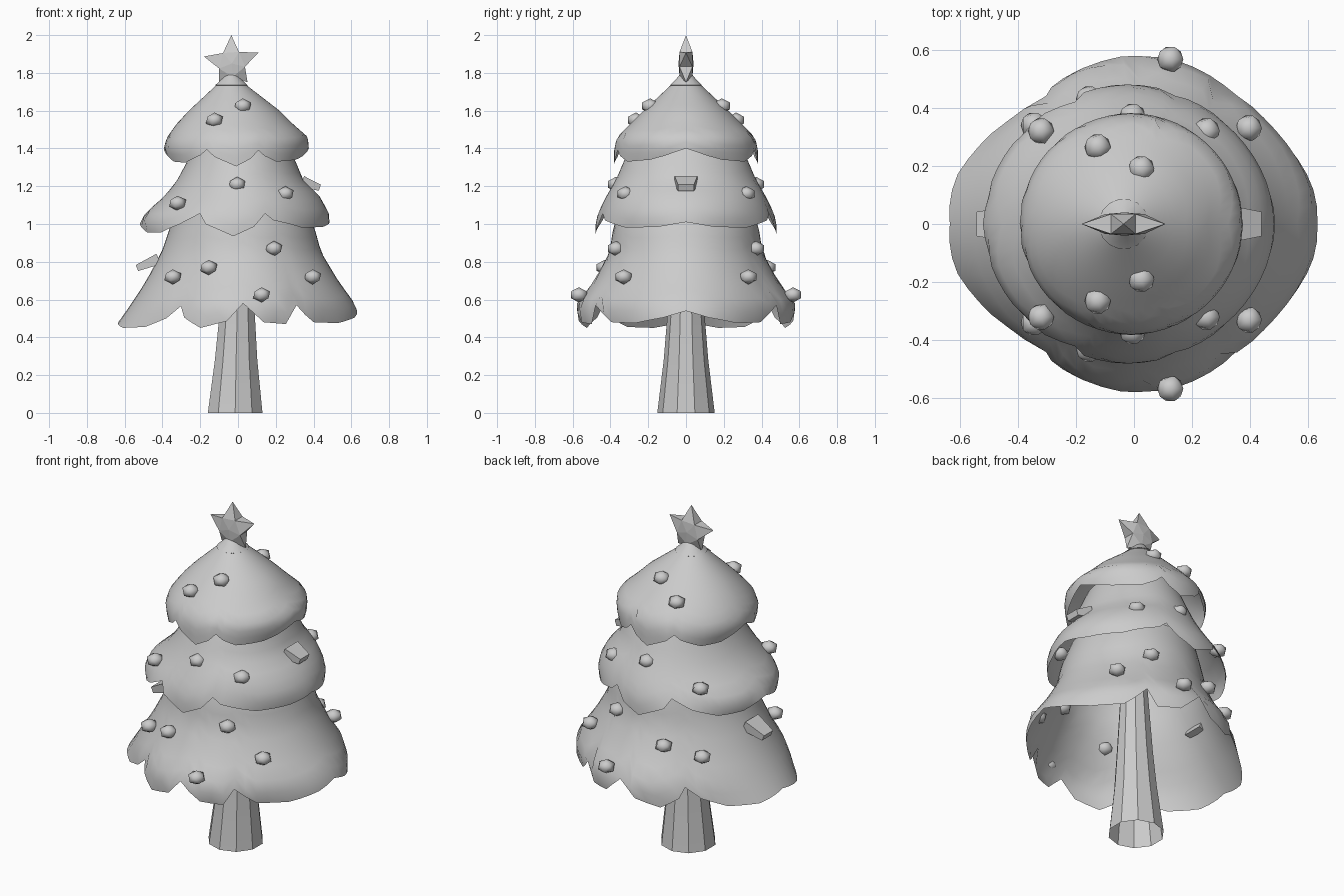
import bpy, bmesh, math
from mathutils import Vector, Matrix

if "Cube" in bpy.data.objects:
    bpy.data.objects.remove(bpy.data.objects["Cube"])


def finish(name, bm, angle=None):
    bmesh.ops.recalc_face_normals(bm, faces=bm.faces)
    me = bpy.data.meshes.new(name)
    bm.to_mesh(me)
    bm.free()
    ob = bpy.data.objects.new(name, me)
    bpy.context.collection.objects.link(ob)
    if angle:
        bpy.ops.object.select_all(action='DESELECT')
        ob.select_set(True)
        bpy.context.view_layer.objects.active = ob
        bpy.ops.object.shade_smooth_by_angle(angle=math.radians(angle))
    return ob


def lookup(table, key):
    """Linear interpolation in rows sorted by ascending first value."""
    if key <= table[0][0]:
        return table[0][1:]
    for a, b in zip(table, table[1:]):
        if key <= b[0]:
            t = (key - a[0]) / (b[0] - a[0])
            return [p + (q - p) * t for p, q in zip(a[1:], b[1:])]
    return table[-1][1:]


def bridge(bm, rings):
    n = len(rings[0])
    for a, b in zip(rings, rings[1:]):
        for i in range(n):
            j = (i + 1) % n
            bm.faces.new((a[i], a[j], b[j], b[i]))


def skirt(name, profile, hem, dent, segs=60, rows=10):
    """Open bough shell: profile rows (z, right x, left x, y), hem rows (angle, z)."""
    profile = sorted(profile)
    top = profile[-1][0]
    bm = bmesh.new()
    rings = []
    for k in range(rows + 1):
        t = k / rows
        ring = []
        for i in range(segs):
            deg = i * 360 / segs
            a = math.radians(deg)
            low = lookup(hem, min(deg, 360 - deg))[0]
            z = top + (low - top) * t
            xr, xl, ry = lookup(profile, z)
            s = 1 - dent * t * t * math.sin(2 * a) ** 2
            x = (xr - xl) / 2 + (xr + xl) / 2 * math.cos(a) * s
            ring.append(bm.verts.new((x, ry * math.sin(a) * s, z)))
        rings.append(ring)
    bridge(bm, rings)
    return finish(name, bm, 50)


def lathe(name, rows, sides, angle):
    """Round part from rows (z, centre x, radius)."""
    bm = bmesh.new()
    bridge(bm, [[bm.verts.new((cx + r * math.cos(2 * math.pi * (i + .5) / sides),
                               r * math.sin(2 * math.pi * (i + .5) / sides), z))
                 for i in range(sides)] for z, cx, r in rows])
    return finish(name, bm, angle)


# Trunk, open at the bottom
lathe("trunk", [(0, -.015, .152), (.28, -.01, .118), (.5, -.005, .1), (.95, 0, .07)], 10, 25)

# Three tiers of boughs with scalloped hems
skirt("lower_boughs",
      [(1.12, .35, .33, .34), (.98, .405, .36, .385), (.85, .44, .405, .405),
       (.7, .53, .485, .485), (.57, .625, .57, .585), (.45, .65, .655, .567)],
      [(0, .54), (12, .505), (30, .475), (48, .48), (54, .52), (60, .57), (66, .47),
       (78, .48), (90, .58), (96, .485), (108, .45), (120, .505), (126, .565),
       (132, .5), (144, .455), (162, .45), (180, .48)], .075)
skirt("middle_boughs",
      [(1.46, .25, .22, .27), (1.33, .305, .27, .33), (1.235, .345, .32, .37),
       (1.15, .43, .385, .42), (1.06, .48, .49, .465), (1.0, .485, .52, .48),
       (.93, .45, .5, .48)],
      [(0, 1.01), (18, .985), (42, .98), (66, 1.02), (72, 1.055), (78, .985), (90, .935),
       (108, 1.0), (114, 1.055), (126, 1.0), (144, .955), (162, .955), (180, 1.0)], .02)
skirt("upper_boughs",
      [(1.735, .045, .115, .08), (1.6, .22, .26, .225), (1.53, .29, .325, .295),
       (1.46, .37, .375, .365), (1.4, .375, .395, .38), (1.3, .34, .36, .382)],
      [(0, 1.4), (18, 1.36), (30, 1.34), (54, 1.33), (66, 1.36), (72, 1.39), (78, 1.345),
       (90, 1.305), (108, 1.355), (114, 1.395), (120, 1.365), (138, 1.325),
       (156, 1.33), (168, 1.36), (180, 1.395)], 0)

# Cone cap under the star
lathe("star_base", [(1.728, -.035, .075), (1.735, -.035, .087), (1.765, -.035, .055),
                    (1.83, -.035, .002)], 16, 40)

# Faceted star: single outer tips, paired inner corners, raised centre
bm = bmesh.new()
centre = Vector((-.033, 0, 1.85))
tips, inner = [], {-1: [], 1: []}
for i in range(5):
    a = math.radians(94 + 72 * i)
    r = .13 if i in (2, 3) else .152
    tips.append(bm.verts.new(centre + r * Vector((math.cos(a), 0, math.sin(a)))))
    a += math.radians(36)
    for s in (-1, 1):
        inner[s].append(bm.verts.new(
            centre + Vector((.072 * math.cos(a), s * .034, .072 * math.sin(a)))))
for s in (-1, 1):
    mid = bm.verts.new(centre + Vector((0, s * .04, 0)))
    for i in range(5):
        bm.faces.new((inner[s][i - 1], tips[i], inner[s][i]))
        bm.faces.new((mid, inner[s][i - 1], inner[s][i]))
for i in range(5):
    bm.faces.new((tips[i], inner[-1][i], inner[1][i]))
    bm.faces.new((tips[i], inner[-1][i - 1], inner[1][i - 1]))
bmesh.ops.translate(bm, verts=[tips[0]], vec=(.008, 0, 2.0 - tips[0].co.z))
finish("star", bm)

# Baubles, mirrored front to back
baubles = [(.125, .567, .625), (.395, .33, .72), (.19, .37, .87), (-.155, .43, .77),
           (-.345, .34, .72), (-.005, .37, 1.21), (.25, .32, 1.16), (-.32, .32, 1.11),
           (-.125, .265, 1.55), (.025, .19, 1.625)]
for i, (x, y, z) in enumerate(baubles):
    for side, s in (("front", -1), ("back", 1)):
        bm = bmesh.new()
        bmesh.ops.create_icosphere(bm, subdivisions=1, radius=.05,
                                   matrix=Matrix.Diagonal((1, 1, .8, 1)))
        bmesh.ops.translate(bm, verts=bm.verts, vec=(x, s * y, z))
        finish(f"{side}_bauble_{i + 1}", bm, 80)

# Tapered wedge ornaments on the left and right
for name, start, end in (("right_wedge", (.34, 1.225), (.433, 1.192)),
                         ("left_wedge", (-.42, .815), (-.535, .767))):
    p, q = Vector((start[0], 0, start[1])), Vector((end[0], 0, end[1]))
    up = Vector((0, 1, 0)).cross((q - p).normalized())
    bm = bmesh.new()
    ends = [[bm.verts.new(c + Vector((0, sy * w, 0)) + up * sz * h)
             for sy, sz in ((-1, -1), (1, -1), (1, 1), (-1, 1))]
            for c, w, h in ((p, .06, .03), (q, .042, .017))]
    bridge(bm, ends)
    for e in ends:
        bm.faces.new(e)
    finish(name, bm)
